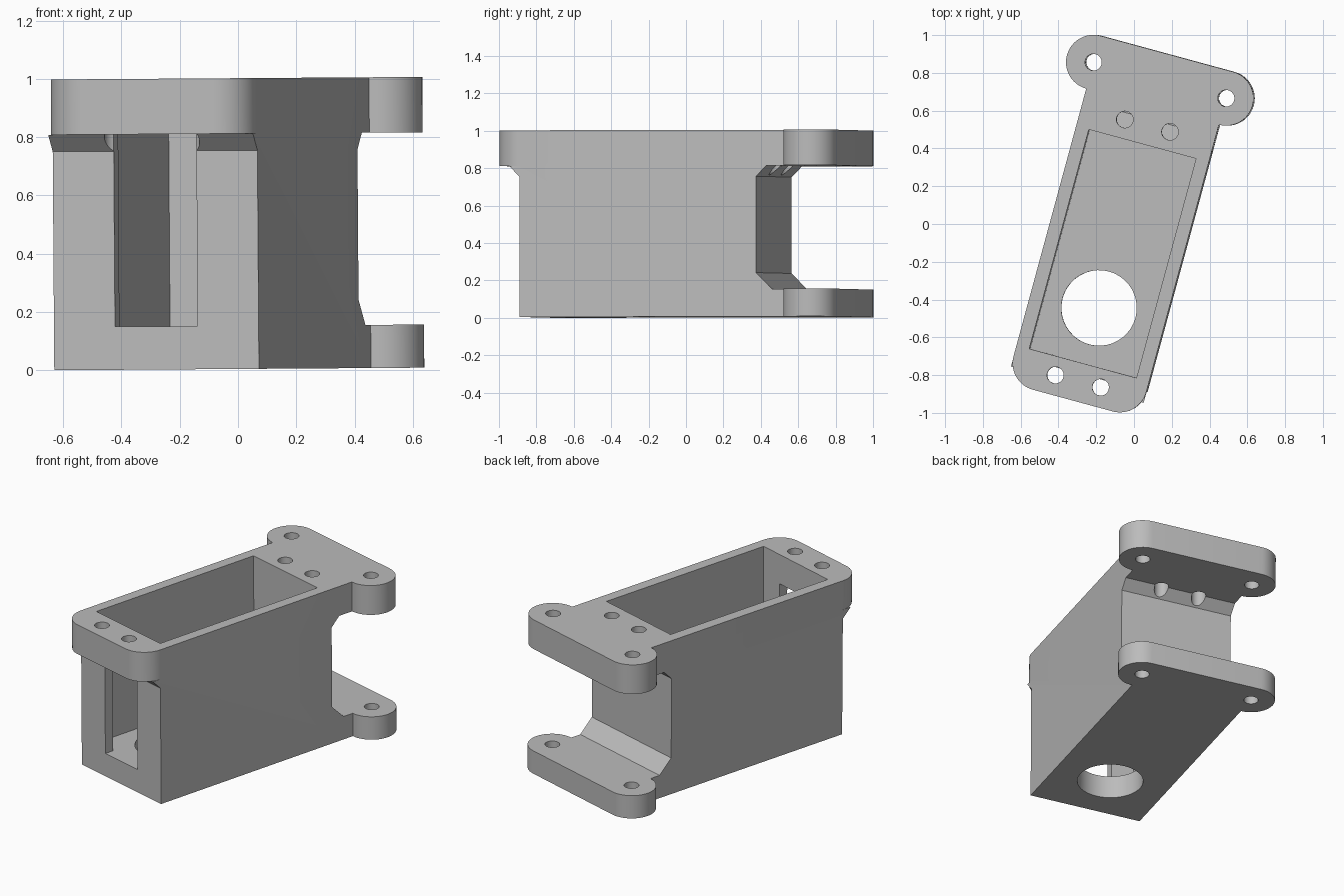
import bpy, bmesh, math
from mathutils import Matrix, Vector

if "Cube" in bpy.data.objects:
    bpy.data.objects.remove(bpy.data.objects["Cube"], do_unlink=True)

HALF = 0.364       # half width of the body
R = 0.145          # lug and lip corner radius
HOLE = 0.044       # screw hole radius
FRONT, BACK = -0.842, 0.468
LUG_Y = 0.77
TOP, UNDER, BASE = 0.998, 0.808, 0.148

grey = bpy.data.materials.new("light_grey")
grey.use_nodes = True
grey.diffuse_color = (0.5, 0.5, 0.5, 1)
grey.node_tree.nodes["Principled BSDF"].inputs["Base Color"].default_value = (0.5, 0.5, 0.5, 1)


def prism(name, points, offset):
    """Extrude a closed loop of 3D points along offset."""
    bm = bmesh.new()
    face = bm.faces.new([bm.verts.new(p) for p in points])
    geo = bmesh.ops.extrude_face_region(bm, geom=[face])["geom"]
    bmesh.ops.translate(bm, vec=Vector(offset),
                        verts=[g for g in geo if isinstance(g, bmesh.types.BMVert)])
    bmesh.ops.recalc_face_normals(bm, faces=bm.faces)
    mesh = bpy.data.meshes.new(name)
    bm.to_mesh(mesh)
    bm.free()
    ob = bpy.data.objects.new(name, mesh)
    bpy.context.collection.objects.link(ob)
    mesh.materials.append(grey)
    return ob


def arc(cx, cy, r, start, end, steps=24):
    return [(cx + r * math.cos(math.radians(start + (end - start) * i / steps)),
             cy + r * math.sin(math.radians(start + (end - start) * i / steps)))
            for i in range(steps + 1)]


def slab(name, outline, z0, z1):
    return prism(name, [(x, y, z0) for x, y in outline], (0, 0, z1 - z0))


def box(name, x, y0, y1, z0, z1):
    return slab(name, [(-x, y0), (x, y0), (x, y1), (-x, y1)], z0, z1)


def cylinder(name, x, y, r, z0, z1):
    return slab(name, arc(x, y, r, 0, 360, 40)[:-1], z0, z1)


def combine(target, tool, operation):
    """Bake one boolean and drop the tool object."""
    tool.hide_render = True
    mod = target.modifiers.new("boolean", 'BOOLEAN')
    mod.operation, mod.solver, mod.object = operation, 'EXACT', tool
    bpy.context.view_layer.update()
    deps = bpy.context.evaluated_depsgraph_get()
    mesh = bpy.data.meshes.new_from_object(target.evaluated_get(deps))
    target.modifiers.clear()
    target.data = mesh
    bpy.data.objects.remove(tool, do_unlink=True)


# Outlines: rear lugs shared by both plates, rounded lip on the top one
right_lug = arc(HALF, LUG_Y, R, -90, 90)
lugs = right_lug + [(-x, y) for x, y in reversed(right_lug)]
right_lip = arc(HALF - R, FRONT, R, -90, 0)
lip = [(-x, y) for x, y in reversed(right_lip)] + right_lip

# Housing: side profile with chamfers under the lip and at the rear recess
profile = [(FRONT, 0.08), (0.556, 0.08), (0.556, BASE), (BACK, 0.235), (BACK, 0.75),
           (BACK + 0.058, UNDER), (BACK + 0.058, 0.9), (FRONT, 0.9),
           (FRONT, UNDER), (FRONT - 0.058, UNDER), (FRONT, 0.75)]
housing = prism("housing", [(-HALF, y, z) for y, z in profile], (2 * HALF, 0, 0))

# Plates
combine(housing, slab("base_plate", [(-HALF, FRONT), (HALF, FRONT)] + lugs, 0, BASE), 'UNION')
combine(housing, slab("top_plate", lip + lugs, UNDER, TOP), 'UNION')

# Pocket, front window and floor opening
combine(housing, box("pocket_cutter", 0.294, -0.783, 0.42, BASE, 1.2), 'DIFFERENCE')
combine(housing, box("window_cutter", 0.147, -0.95, -0.7, BASE, UNDER), 'DIFFERENCE')
combine(housing, cylinder("floor_cutter", 0, -0.479, 0.2, -0.1, 0.3), 'DIFFERENCE')

# Screw holes
for side in (-1, 1):
    for y in (-0.881, 0.521):
        combine(housing, cylinder("screw_cutter", side * 0.124, y, HOLE, 0.752, 1.2), 'DIFFERENCE')
    combine(housing, cylinder("lug_cutter", side * HALF, LUG_Y, HOLE, -0.1, 1.2), 'DIFFERENCE')

# Merge coplanar faces, then turn the part to its resting pose
bm = bmesh.new()
bm.from_mesh(housing.data)
bmesh.ops.remove_doubles(bm, verts=bm.verts, dist=0.0001)
bmesh.ops.dissolve_limit(bm, angle_limit=math.radians(0.5), verts=bm.verts, edges=bm.edges)
pose = (Matrix.Translation((0.007, 0, 0.0045)) @ Matrix.Rotation(-0.007, 4, 'Y')
        @ Matrix.Rotation(math.radians(-15.2), 4, 'Z') @ Matrix.Translation((-0.068, 0, 0)))
bmesh.ops.transform(bm, matrix=pose, verts=bm.verts)
bm.to_mesh(housing.data)
bm.free()
housing.name = "servo_bracket"

bpy.ops.object.select_all(action='DESELECT')
housing.select_set(True)
bpy.context.view_layer.objects.active = housing
bpy.ops.object.shade_smooth_by_angle(angle=math.radians(30))
